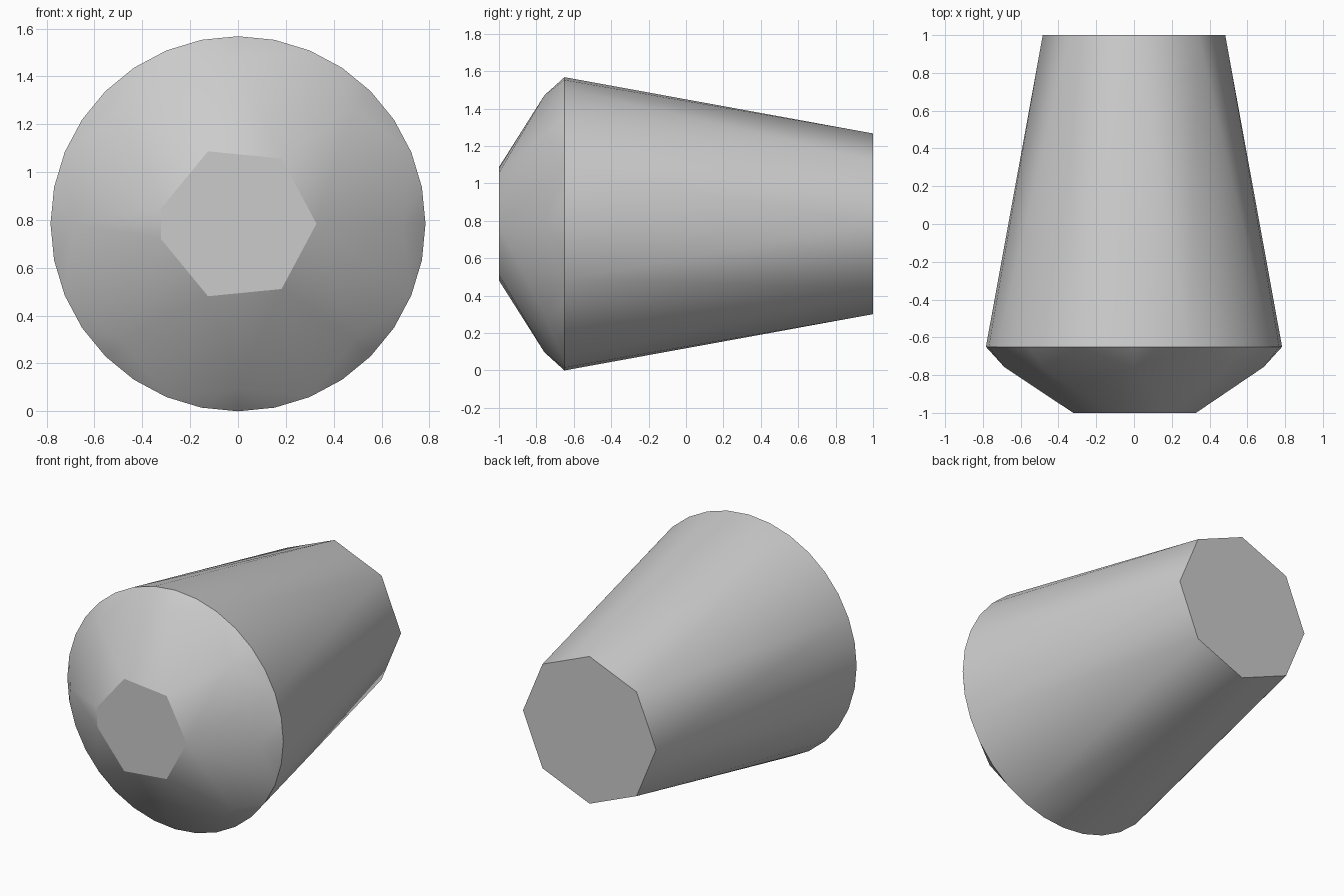
import bpy, bmesh
from math import cos, sin, tau, radians

cube = bpy.data.objects.get("Cube")
if cube:
    bpy.data.objects.remove(cube, do_unlink=True)

CENTRE_Z = 0.784
STEPS = 32  # steps in a full turn

grey = bpy.data.materials.new("light grey")
grey.use_nodes = True
colour = (0.6, 0.6, 0.6, 1)
grey.diffuse_color = colour
grey.node_tree.nodes["Principled BSDF"].inputs["Base Color"].default_value = colour


def add_ring(bm, radius, y, steps):
    """Add points around the y axis at the given steps of the turn."""
    for s in steps:
        a = tau * s / STEPS
        bm.verts.new((radius * cos(a), y, CENTRE_Z + radius * sin(a)))


bm = bmesh.new()
# seven-sided front facet
add_ring(bm, 0.328, -1, [0, 5, 10, 15, -15, -10, -5])
# eight-sided shoulder
add_ring(bm, 0.687, -0.757, range(0, STEPS, 4))
# round rim
add_ring(bm, 0.784, -0.65, range(STEPS))
# eight-sided back end
add_ring(bm, 0.483, 1, range(0, STEPS, 4))

# skin the rings into one convex solid, with whole flat ends
bmesh.ops.convex_hull(bm, input=bm.verts[:])
bmesh.ops.dissolve_limit(bm, angle_limit=radians(0.5),
                         verts=bm.verts[:], edges=bm.edges[:])
bmesh.ops.recalc_face_normals(bm, faces=bm.faces[:])

mesh = bpy.data.meshes.new("tapered_plug")
bm.to_mesh(mesh)
bm.free()
mesh.materials.append(grey)
plug = bpy.data.objects.new("tapered_plug", mesh)
bpy.context.collection.objects.link(plug)

bpy.ops.object.select_all(action='DESELECT')
plug.select_set(True)
bpy.context.view_layer.objects.active = plug
bpy.ops.object.shade_smooth_by_angle(angle=radians(28))
